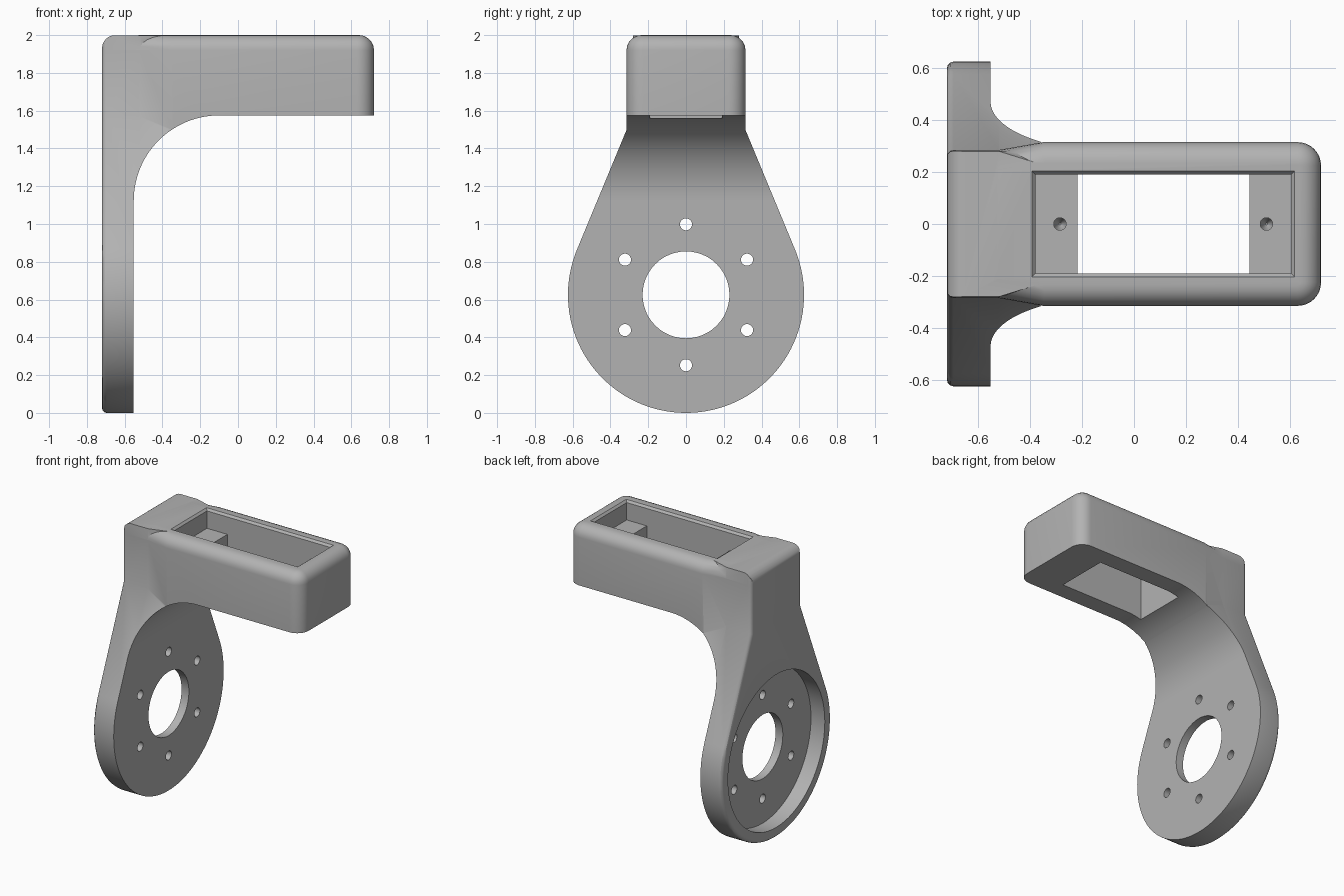
import bpy, bmesh, math
from mathutils import Vector

cube = bpy.data.objects.get("Cube")
if cube:
    bpy.data.objects.remove(cube, do_unlink=True)

BACK, TOP, HUB_Z = -0.72, 2.0, 0.625

grey = bpy.data.materials.new("bracket grey")
grey.use_nodes = True
GREY = (0.45, 0.45, 0.45, 1)
grey.diffuse_color = GREY
grey.node_tree.nodes["Principled BSDF"].inputs["Base Color"].default_value = GREY


def arc(cx, cy, r, a0, a1, n):
    angles = [math.radians(a0 + (a1 - a0) * i / n) for i in range(n + 1)]
    return [(cx + r * math.cos(a), cy + r * math.sin(a)) for a in angles]


def loft(name, rings, edge_test=None, width=0, segments=4):
    """Skin equal rings of 3D points, cap the ends, round the chosen edges."""
    bm = bmesh.new()
    loops = [[bm.verts.new(p) for p in ring] for ring in rings]
    n = len(loops[0])
    for a, b in zip(loops, loops[1:]):
        for i in range(n):
            j = (i + 1) % n
            bm.faces.new((a[i], a[j], b[j], b[i]))
    bm.faces.new(loops[0][::-1])
    bm.faces.new(loops[-1])
    bmesh.ops.recalc_face_normals(bm, faces=bm.faces)
    if edge_test:
        edges = [e for e in bm.edges if all(edge_test(v.co) for v in e.verts)]
        bmesh.ops.bevel(bm, geom=edges, offset=width, segments=segments,
                        profile=0.5, affect='EDGES')
    mesh = bpy.data.meshes.new(name)
    bm.to_mesh(mesh)
    bm.free()
    mesh.materials.append(grey)
    obj = bpy.data.objects.new(name, mesh)
    bpy.context.collection.objects.link(obj)
    return obj


def combine(target, tool, operation):
    tool.hide_render = True
    mod = target.modifiers.new(operation.lower(), 'BOOLEAN')
    mod.operation, mod.object, mod.solver = operation, tool, 'EXACT'
    bpy.context.view_layer.objects.active = target
    bpy.ops.object.modifier_apply(modifier=mod.name)
    bpy.data.objects.remove(tool, do_unlink=True)


def hole_x(x0, x1, y, z, r, n):
    ring = arc(y, z, r, 0, 360, n)[:-1]
    return loft("hole_cutter", [[(x, a, b) for a, b in ring] for x in (x0, x1)])


def box(x0, x1, half_y, z0, z1, grow=0):
    def ring(z, g):
        return [(x0 - g, -half_y - g, z), (x1 + g, -half_y - g, z),
                (x1 + g, half_y + g, z), (x0 - g, half_y + g, z)]
    return loft("pocket_cutter", [ring(z0, 0), ring(z1, grow)])


# Teardrop mounting plate with its neck, blended into the arm's rounded top
def plate_ring(x, corner_y):
    side = [(0.285, 1.92), (0.285, 1.57)]
    tangent = 22.8
    lower = arc(0, HUB_Z, 0.625, tangent, -180 - tangent, 72)
    outline = [(corner_y, TOP - 0.001)] + side + lower
    outline += [(-y, z) for y, z in side[::-1]] + [(-corner_y, TOP - 0.001)]
    return [(x, y, z) for y, z in outline]


bracket = loft("bracket",
               [plate_ring(BACK, 0.28), plate_ring(-0.52, 0.28), plate_ring(-0.36, 0.23)],
               lambda p: p.x < BACK + 0.001, 0.025, 3)

# Arm with rounded end and rounded top edges
half = [(-0.6, -0.271), (-0.35, -0.315)] + arc(0.63, -0.225, 0.09, -90, 0, 8)
outline = half + [(x, -y) for x, y in half[::-1]]
arm = loft("arm", [[(x, y, z) for x, y in outline] for z in (1.3, TOP)],
           lambda p: p.z > TOP - 0.001, 0.08, 6)
combine(bracket, arm, 'UNION')

# Side profile trims both to the plate thickness and the sweeping inner curve
side = [(-0.8, -0.1), (-0.552, -0.1)] + arc(-0.1, 1.123, 0.452, 180, 90, 28)
side += [(0.8, 1.575), (0.8, 2.1), (-0.6, 2.1)]
side += arc(BACK + 0.07, TOP - 0.07, 0.07, 90, 180, 6) + [(-0.8, 1.85)]
trim = loft("side_trim", [[(x, y, z) for x, z in side] for y in (-0.8, 0.8)])
combine(bracket, trim, 'INTERSECT')

# Round recess, centre bore and bolt circle
combine(bracket, hole_x(-0.8, -0.61, 0, HUB_Z, 0.55, 72), 'DIFFERENCE')
combine(bracket, hole_x(-0.8, -0.4, 0, HUB_Z, 0.23, 48), 'DIFFERENCE')
for i in range(6):
    a = math.radians(90 + 60 * i)
    y, z = 0.373 * math.cos(a), HUB_Z + 0.373 * math.sin(a)
    combine(bracket, hole_x(-0.8, -0.4, y, z, 0.032, 20), 'DIFFERENCE')

# Pocket with chamfered lip, through opening and screw ledges
combine(bracket, box(-0.38, 0.605, 0.19, 1.86, 2.05), 'DIFFERENCE')
combine(bracket, box(-0.38, 0.605, 0.19, 1.985, 2.005, 0.018), 'DIFFERENCE')
combine(bracket, box(-0.217, 0.445, 0.19, 1.4, 1.9), 'DIFFERENCE')
for x in (-0.285, 0.51):
    rings = [[(x + a, b, z) for a, b in arc(0, 0, r, 0, 360, 20)[:-1]]
             for z, r in ((1.68, 0.004), (1.72, 0.024), (1.9, 0.024))]
    combine(bracket, loft("screw_cutter", rings), 'DIFFERENCE')

bpy.ops.object.select_all(action='DESELECT')
bracket.select_set(True)
bpy.context.view_layer.objects.active = bracket
bpy.ops.object.shade_smooth_by_angle(angle=math.radians(30))
